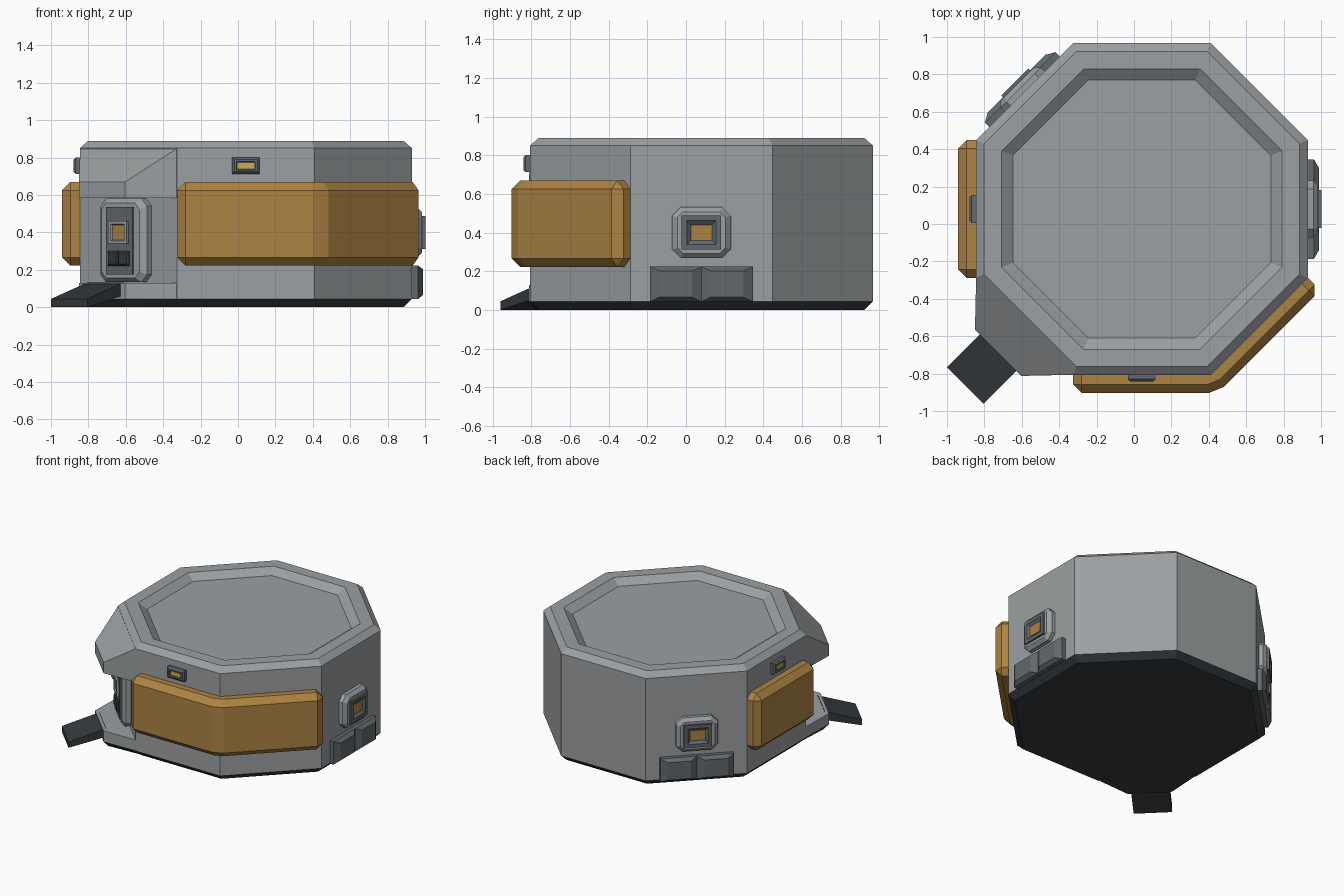
import bpy, bmesh
from math import radians, tan, pi
from mathutils import Matrix, Vector

if "Cube" in bpy.data.objects:
    bpy.data.objects.remove(bpy.data.objects["Cube"])

CENTRE = Vector((0.042, 0.08, 0))
R, HALF = 0.888, 0.368          # apothem and half side of the octagon


def mat(name, rgb):
    m = bpy.data.materials.new(name)
    m.diffuse_color = (*rgb, 1)
    m.use_nodes = True
    m.node_tree.nodes["Principled BSDF"].inputs["Base Color"].default_value = m.diffuse_color
    return m


ORANGE = mat("orange", (0.42, 0.23, 0.055))
YELLOW = mat("yellow", (0.65, 0.42, 0.06))
DARK = mat("charcoal", (0.035, 0.042, 0.047))
TRIM = mat("dark_trim", (0.12, 0.14, 0.15))
GREY = mat("hull_grey", (0.33, 0.35, 0.36))


def place(a, n, t, z):
    """Point on the side facing angle a: n outward, t along the wall."""
    return Matrix.Rotation(radians(a), 3, 'Z') @ Vector((n, t, z)) + CENTRE


def finish(name, bm, material):
    bmesh.ops.remove_doubles(bm, verts=bm.verts, dist=1e-5)
    bmesh.ops.recalc_face_normals(bm, faces=bm.faces)
    me = bpy.data.meshes.new(name)
    bm.to_mesh(me)
    bm.free()
    ob = bpy.data.objects.new(name, me)
    bpy.context.collection.objects.link(ob)
    me.materials.append(material)
    return ob


def loft(name, rings, material):
    """Skin equal-length point rings and cap both ends."""
    bm = bmesh.new()
    rows = [[bm.verts.new(p) for p in ring] for ring in rings]
    k = len(rows[0])
    for lo, hi in zip(rows, rows[1:]):
        for i in range(k):
            j = (i + 1) % k
            bm.faces.new((lo[i], lo[j], hi[j], hi[i]))
    bm.faces.new(rows[0])
    bm.faces.new(rows[-1])
    return finish(name, bm, material)


def hull(name, pts, material):
    bm = bmesh.new()
    for p in pts:
        bm.verts.new(p)
    bmesh.ops.convex_hull(bm, input=bm.verts)
    bmesh.ops.dissolve_limit(bm, angle_limit=0.01, verts=bm.verts, edges=bm.edges)
    return finish(name, bm, material)


def octagon(r, z):
    t = r * tan(pi / 8)
    return [place(a, r, t, z) for a in range(0, 360, 45)]


def plate(name, a, t, z, rings, material):
    """Wall fitting; each ring = (height off wall, half width, half height, corner cut)."""
    out = []
    for d, w, h, c in rings:
        outline = [(w, c - h), (w, h - c), (w - c, h), (c - w, h),
                   (-w, h - c), (-w, c - h), (c - w, -h), (w - c, -h)]
        out.append([place(a, R + d, t + u, z + v) for u, v in outline])
    return loft(name, out, material)


def band(name, plan):
    """Bevelled armour panel extruded from its plan outline."""
    ob = loft(name, [[Vector((p.x, p.y, z)) for p in plan] for z in (0.222, 0.67)], ORANGE)
    b = ob.modifiers.new("edge_bevel", 'BEVEL')
    b.width, b.segments = 0.045, 1
    b.limit_method, b.angle_limit = 'ANGLE', radians(60)


# octagonal body with chamfered rim and sunken roof, on a dark foot
loft("foot", [octagon(0.843, 0), octagon(R, 0.045)], DARK)
loft("body", [octagon(r, z) for r, z in ((R, 0.045), (R, 0.26), (R, 0.85), (0.843, 0.89),
                                         (0.75, 0.89), (0.69, 0.845))], GREY)

# orange panels: one wraps front and front-right, one on the left
OUT, IN = R + 0.095, 0.84
band("wrap_panel", [place(*p, 0) for p in (
    (-90, IN, -HALF), (-90, OUT, -HALF), (-90, OUT, 0.36), (-45, OUT, -0.36),
    (-45, OUT, HALF), (-45, IN, HALF), (-90, IN, IN * tan(pi / 8)))])
band("left_panel", [place(180, n, t, 0) for n, t in (
    (IN, -HALF), (OUT, -HALF), (OUT, HALF), (IN, HALF))])

# entrance corner: hood, sill, dark footing and ramp
D, LIP, TIP = -135, 1.087, 0.175


def corner(inner, outer, tip=LIP, half=TIP):
    return ([place(D, R - 0.003, s * HALF, z) for s in (-1, 1) for z in inner]
            + [place(D, tip, s * half, z) for s in (-1, 1) for z in outer])


hull("door_hood", corner((0.585, 0.85), (0.585, 0.67)), GREY)
hull("door_sill", corner((0.045, 0.13), (0.045, 0.13)), GREY)
hull("door_footing", corner((0.045,), (0.045,)) +
     [place(D, n, s * t, 0) for s in (-1, 1) for n, t in ((0.84, 0.345), (1.05, 0.155))], DARK)
hull("ramp", [place(D, n, s * 0.138, z) for s in (-1, 1) for n, z in (
    (1.06, 0.065), (1.06, 0.132), (1.334, 0.0), (1.334, 0.045))], DARK)

# door: frame, dark leaf, window and handle box
plate("door_frame", D, 0, 0.357, [(-0.02, 0.175, 0.223, 0.04), (0.035, 0.175, 0.223, 0.04),
                                  (0.06, 0.145, 0.2, 0.035)], GREY)
plate("door_leaf", D, 0, 0.355, [(0.03, 0.1, 0.18, 0), (0.07, 0.1, 0.18, 0)], TRIM)
plate("door_window_frame", D, 0, 0.4, [(0.05, 0.07, 0.06, 0), (0.085, 0.07, 0.06, 0),
                                       (0.085, 0.05, 0.045, 0), (0.075, 0.045, 0.04, 0)], GREY)
plate("door_window", D, 0, 0.4, [(0.06, 0.045, 0.04, 0), (0.077, 0.045, 0.04, 0)], ORANGE)
for s in (-1, 1):
    plate("door_handle_box", D, s * 0.04, 0.26, [(0.05, 0.038, 0.04, 0), (0.075, 0.038, 0.04, 0),
                                                 (0.085, 0.03, 0.03, 0)], DARK)

# window and paired vents on the right and back-left walls
for side, a in (("right", 0), ("back_left", 135)):
    plate(side + "_window_surround", a, 0, 0.4, [(-0.02, 0.152, 0.132, 0.045),
          (0.03, 0.152, 0.132, 0.045), (0.055, 0.125, 0.108, 0.03)], GREY)
    plate(side + "_window_frame", a, 0, 0.4, [(0.03, 0.102, 0.088, 0), (0.072, 0.102, 0.088, 0),
          (0.072, 0.075, 0.062, 0), (0.055, 0.055, 0.04, 0)], TRIM)
    plate(side + "_window_pane", a, 0, 0.4, [(0.04, 0.055, 0.04, 0), (0.058, 0.055, 0.04, 0)], ORANGE)
    for s in (-1, 1):
        plate(side + "_vent", a, s * 0.133, 0.134, [(-0.02, 0.133, 0.09, 0),
              (0.032, 0.133, 0.09, 0), (0.06, 0.085, 0.068, 0)], TRIM)

# small lamps above the orange panels
for side, a in (("front", -90), ("left", 180)):
    plate(side + "_lamp_case", a, 0, 0.757, [(-0.02, 0.074, 0.044, 0), (0.022, 0.074, 0.044, 0),
          (0.034, 0.062, 0.032, 0), (0.034, 0.05, 0.022, 0), (0.024, 0.048, 0.02, 0)], TRIM)
    plate(side + "_lamp", a, 0, 0.757, [(0.01, 0.044, 0.014, 0), (0.028, 0.044, 0.014, 0)], YELLOW)
